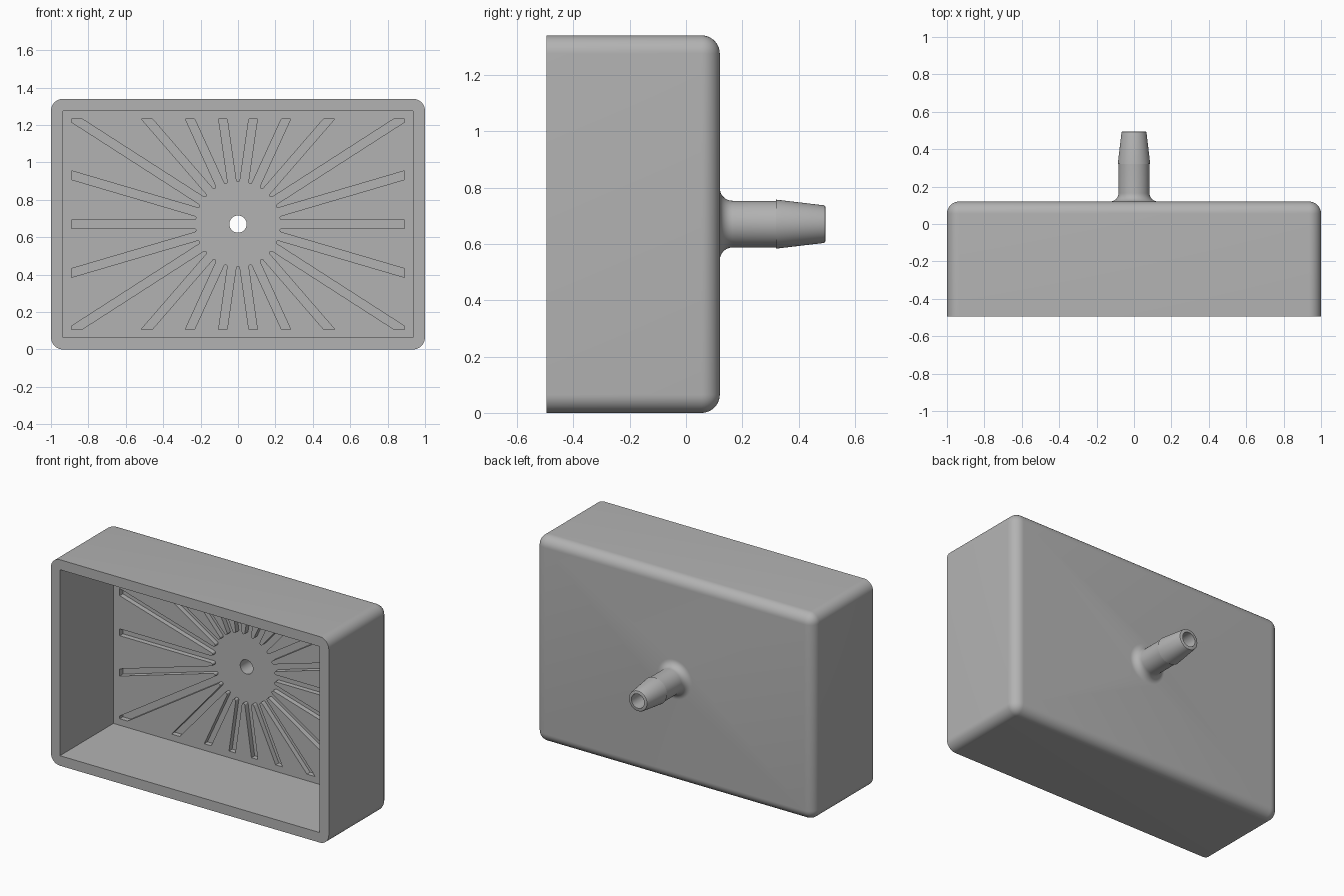
import bpy, bmesh
from math import cos, sin, pi, radians
from mathutils import Vector

HEIGHT, MID = 1.34, 0.67          # outer height and spout axis
FRONT, BACK, R = -0.495, 0.12, 0.065
FLOOR = BACK - R                  # inside face of the back wall
BORE = 0.046

if "Cube" in bpy.data.objects:
    bpy.data.objects.remove(bpy.data.objects["Cube"], do_unlink=True)

grey = bpy.data.materials.new("plain_grey")
grey.use_nodes = True
colour = (0.45, 0.45, 0.45, 1)
grey.diffuse_color = colour
grey.node_tree.nodes["Principled BSDF"].inputs["Base Color"].default_value = colour


def finish(name, bm):
    bmesh.ops.recalc_face_normals(bm, faces=bm.faces)
    mesh = bpy.data.meshes.new(name)
    bm.to_mesh(mesh)
    bm.free()
    mesh.materials.append(grey)
    ob = bpy.data.objects.new(name, mesh)
    bpy.context.collection.objects.link(ob)
    return ob


def box(bm, x, y0, y1, z0, z1):
    bmesh.ops.create_cube(bm, size=1)
    for v in bm.verts:
        v.co = (v.co.x * 2 * x, y0 if v.co.y < 0 else y1, z0 if v.co.z < 0 else z1)


def prism(name, outline, y0, y1):
    """Extrude an (x, z) outline along y."""
    bm = bmesh.new()
    face = bm.faces.new([bm.verts.new((x, y0, z)) for x, z in outline])
    new = bmesh.ops.extrude_face_region(bm, geom=[face])["geom"]
    moved = [g for g in new if isinstance(g, bmesh.types.BMVert)]
    bmesh.ops.translate(bm, verts=moved, vec=(0, y1 - y0, 0))
    return finish(name, bm)


def combine(ob, tool, operation):
    mod = ob.modifiers.new(tool.name, "BOOLEAN")
    mod.operation, mod.solver, mod.object = operation, "EXACT", tool
    bpy.context.view_layer.objects.active = ob
    bpy.ops.object.modifier_apply(modifier=mod.name)
    bpy.data.objects.remove(tool, do_unlink=True)


def polar(angle, r):
    return Vector((cos(angle), sin(angle))) * r


# Outer shell: every edge rounded except the open front rim
bm = bmesh.new()
box(bm, 1, FRONT, BACK, 0, HEIGHT)
round_edges = [e for e in bm.edges if any(v.co.y > 0 for v in e.verts)]
bmesh.ops.bevel(bm, geom=round_edges, offset=R, segments=10, profile=0.5, affect="EDGES")
tray = finish("tray", bm)

# Open cavity
bm = bmesh.new()
box(bm, 1 - R, FRONT - 0.1, FLOOR, R, HEIGHT - R)
combine(tray, finish("cavity_cutter", bm), "DIFFERENCE")

# Radial drain channels joined by a central recess
COUNT, HALF_W, TIP = 22, 0.0225, 0.236
LIMIT = Vector((0.89, 0.5625))
step = 2 * pi / COUNT
tip_r = TIP * sin(step / 2) - HALF_W


def channel_end(angle, side):
    """Point where one channel edge meets the rectangular limit, and the axis it hits."""
    d, p = polar(angle, 1), polar(angle + side * pi / 2, HALF_W)
    hits = [((LIMIT[i] * (1 if d[i] > 0 else -1) - p[i]) / d[i], i)
            for i in (0, 1) if abs(d[i]) > 1e-5]
    t, axis = min(hits)
    return p + d * t, axis


outline = []
for k in range(COUNT):
    a = k * step
    p, axis_p = channel_end(a, -1)
    q, axis_q = channel_end(a, 1)
    outline.append(p)
    if axis_p != axis_q:
        outline.append(Vector((LIMIT.x if p.x > 0 else -LIMIT.x,
                               LIMIT.y if p.y > 0 else -LIMIT.y)))
    outline.append(q)
    centre = polar(a + step / 2, TIP)
    for i in range(9):            # rounded tip of the land between channels
        outline.append(centre + polar(a - pi / 2 - (pi - step) * i / 8, tip_r))
outline = [(p.x, p.y + MID) for p in outline]
combine(tray, prism("channel_cutter", outline, FLOOR - 0.05, FLOOR + 0.033), "DIFFERENCE")

# Hose spout: filleted root, straight pipe, tapered barb
PIPE, FILLET = 0.083, 0.045
profile = [(0, 0.1), (PIPE + FILLET, 0.1)]
for i in range(9):
    a = radians(90) * i / 8
    profile.append((PIPE + FILLET * (1 - sin(a)), BACK + FILLET * (1 - cos(a))))
profile += [(PIPE, 0.32), (0.087, 0.32), (0.067, 0.488), (0.065, 0.493), (0.061, 0.495), (0, 0.495)]
SIDES = 64
bm = bmesh.new()
line = [bm.verts.new((r, y, MID)) for r, y in profile]
edges = [bm.edges.new(pair) for pair in zip(line, line[1:])]
bmesh.ops.spin(bm, geom=line + edges, cent=(0, 0, MID), axis=(0, 1, 0),
               angle=2 * pi, steps=SIDES, use_duplicate=False)
bmesh.ops.remove_doubles(bm, verts=bm.verts, dist=1e-5)
combine(tray, finish("spout", bm), "UNION")

# Bore through wall and spout
ring = [polar(2 * pi * i / SIDES, BORE) for i in range(SIDES)]
bore = prism("bore_cutter", [(p.x, p.y + MID) for p in ring], 0, 0.6)
combine(tray, bore, "DIFFERENCE")

bpy.ops.object.select_all(action="DESELECT")
tray.select_set(True)
bpy.context.view_layer.objects.active = tray
bpy.ops.object.shade_smooth_by_angle(angle=radians(30))
